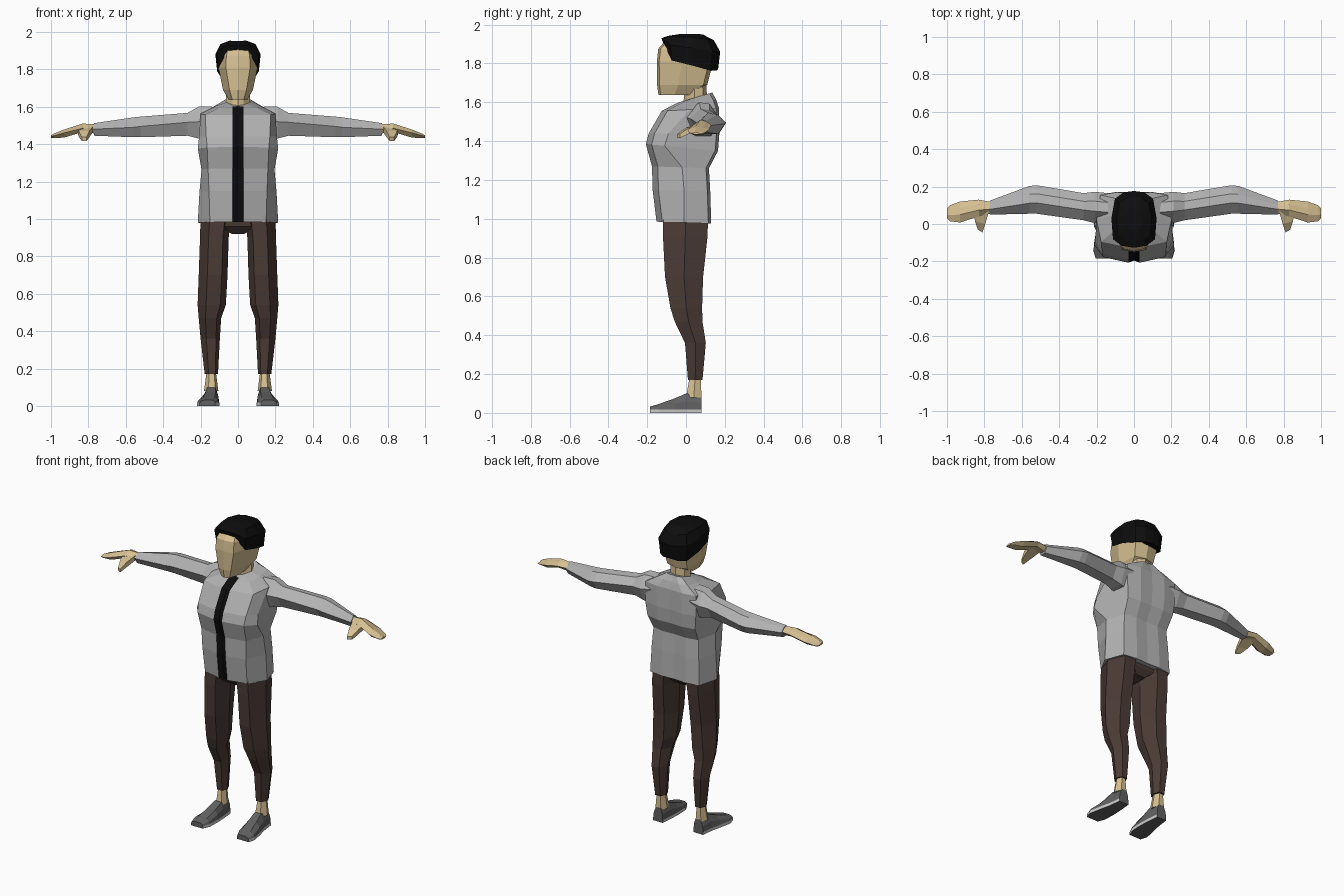
import bpy, bmesh
from mathutils import Vector


def material(name, rgb):
    m = bpy.data.materials.new(name)
    m.diffuse_color = (*rgb, 1)
    return m


SKIN = material("skin", (0.68, 0.53, 0.29))
GREY = material("jacket grey", (0.45, 0.45, 0.45))
BLACK = material("black", (0.004, 0.004, 0.004))
BROWN = material("trouser brown", (0.072, 0.045, 0.037))
SHOE = material("shoe grey", (0.12, 0.12, 0.12))
SOLE = material("sole light grey", (0.6, 0.6, 0.6))


def loft(name, rings, mats, rule=None, side=1):
    """Skin a list of equal rings, close both ends, colour faces by a rule."""
    bm = bmesh.new()
    loops = [[bm.verts.new((p[0] * side, p[1], p[2])) for p in r] for r in rings]
    n = len(rings[0])
    for a, b in zip(loops, loops[1:]):
        for i in range(n):
            j = (i + 1) % n
            bm.faces.new((a[i], a[j], b[j], b[i]))
    bm.faces.new(loops[0])
    bm.faces.new(loops[-1])
    bmesh.ops.recalc_face_normals(bm, faces=bm.faces)
    bm.normal_update()
    if rule:
        for f in bm.faces:
            f.material_index = rule(f.calc_center_median(), f.normal)
    me = bpy.data.meshes.new(name)
    bm.to_mesh(me)
    bm.free()
    for m in mats:
        me.materials.append(m)
    ob = bpy.data.objects.new(name, me)
    bpy.context.collection.objects.link(ob)
    return ob


def pair(name, rings, mats, rule=None):
    for side, label in ((1, "left_"), (-1, "right_")):
        loft(label + name, rings, mats, rule, side)


def mirrored(half):
    """Half ring from front centre to back centre -> full symmetric ring."""
    return half + [(-x, y, z) for x, y, z in half[-2:0:-1]]


# Jacket body: front height, back height, front y, back y, corner x, side x, side y, back x
def jacket_ring(zf, zb, yf, yb, xf, xs, ys, xb):
    pts = [(0, yf + .012), (.03, yf), (xf, yf + .03), (xs, ys),
           (xb, yb - .015), (xb * .5, yb), (0, yb - .005)]
    return mirrored([(x, y, zf + (zb - zf) * (y - yf) / (yb - yf)) for x, y in pts])


jacket = [jacket_ring(*r) for r in (
    (.985, .975, -.152, .13, .15, .215, -.01, .175),
    (1.15, 1.14, -.172, .125, .155, .206, -.01, .168),
    (1.27, 1.26, -.175, .118, .16, .195, -.02, .16),
    (1.385, 1.35, -.207, .165, .165, .215, -.11, .17),
    (1.44, 1.44, -.192, .172, .17, .208, -.09, .18),
    (1.555, 1.57, -.125, .17, .175, .2, .02, .18),
    (1.59, 1.615, -.06, .155, .10, .12, .05, .11),
    (1.60, 1.65, -.035, .135, .05, .065, .04, .055))]
loft("jacket", jacket, [GREY, BLACK],
     lambda c, n: int(abs(c.x) < .028 and c.y < -.03 and n.z > -.9))


# Sleeves: x, front y, back y, top z, middle z, bottom z
def limb_ring(x, yf, yb, zt, zm, zb):
    w = yb - yf
    return [(x, yf, zm), (x, yf + w * .38, zt), (x, yf + w * .7, zt - .008),
            (x, yb, zm), (x, yf + w * .75, zb), (x, yf + w * .25, zb)]


pair("sleeve", [limb_ring(*r) for r in (
    (.14, .0, .165, 1.60, 1.53, 1.42),
    (.21, .005, .172, 1.60, 1.52, 1.43),
    (.27, .02, .165, 1.567, 1.517, 1.445),
    (.52, .055, .207, 1.547, 1.495, 1.437),
    (.56, .055, .203, 1.543, 1.49, 1.437),
    (.77, .05, .125, 1.512, 1.48, 1.445))], [GREY])

# Hands and thumbs
pair("hand", [limb_ring(*r) for r in (
    (.75, .06, .115, 1.505, 1.48, 1.455),
    (.83, .04, .13, 1.51, 1.485, 1.465),
    (.93, .008, .12, 1.478, 1.46, 1.435),
    (.985, .015, .10, 1.456, 1.445, 1.432),
    (1.0, .03, .085, 1.447, 1.44, 1.434))], [SKIN])
pair("thumb", [[(x0, y, z - h), (x1, y + .015, z - h), (x1, y + .015, z + h), (x0, y, z + h)]
               for y, x0, x1, z, h in (
    (.07, .775, .86, 1.48, .015),
    (.0, .795, .85, 1.453, .016),
    (-.045, .81, .835, 1.427, .01))], [SKIN])


# Trouser legs: z, inner x, outer x, front y, back y
def leg_ring(z, x0, x1, y0, y1):
    w, m = x1 - x0, (y0 + y1) / 2
    return [(x0 + w * .2, y0, z), (x0 + w * .7, y0, z), (x1, m, z),
            (x0 + w * .75, y1, z), (x0 + w * .25, y1, z), (x0, m, z)]


pair("trouser_leg", [leg_ring(*r) for r in (
    (1.02, .035, .2, -.12, .115),
    (.9, .05, .203, -.118, .11),
    (.7, .056, .21, -.108, .088),
    (.54, .065, .216, -.08, .083),
    (.47, .09, .21, -.058, .085),
    (.36, .097, .2, -.005, .102),
    (.17, .107, .178, .01, .085))], [BROWN])
pelvis = [mirrored([(0, y0, z), (x, y0, z), (x, y1, z), (0, y1, z)])
          for z, x, y0, y1 in ((.92, .035, -.06, .06), (.96, .08, -.1, .09), (1.02, .1, -.11, .1))]
loft("trouser_seat", pelvis, [BROWN])

# Ankles
pair("ankle", [leg_ring(*r) for r in (
    (.08, .105, .182, .0, .08), (.18, .118, .168, .018, .076))], [SKIN])


# Shoes: y, inner x, outer x, top z
def shoe_ring(y, x0, x1, zt):
    w = x1 - x0
    return [(x0, y, 0), (x1, y, 0), (x1, y, .018), (x1 - w * .06, y, .018 + (zt - .018) * .5),
            (x1 - w * .28, y, zt), (x0 + w * .2, y, zt),
            (x0 + w * .04, y, .018 + (zt - .018) * .5), (x0, y, .018)]


pair("shoe", [shoe_ring(*r) for r in (
    (.08, .11, .178, .09),
    (.0, .103, .188, .1),
    (-.06, .1, .202, .074),
    (-.14, .103, .218, .046),
    (-.185, .122, .205, .032))], [SHOE, SOLE],
     lambda c, n: int(c.z < .012 and n.z > -.8))


# Head: z, front y, back y, front x, side x, side y, back x
def head_ring(z, yf, yb, xf, xs, ys, xb):
    return mirrored([(0, yf, z), (xf, yf + .012, z), (xs, ys, z), (xb, yb - .02, z), (0, yb, z)])


loft("head", [head_ring(*r) for r in (
    (1.637, -.142, .035, .03, .05, -.06, .045),
    (1.69, -.149, .11, .045, .08, -.04, .07),
    (1.81, -.15, .14, .065, .105, -.02, .085),
    (1.875, -.143, .14, .062, .102, -.02, .08),
    (1.925, -.1, .11, .05, .075, -.01, .06))], [SKIN])
loft("neck", [head_ring(*r) for r in (
    (1.57, -.025, .115, .03, .075, .045, .055),
    (1.61, -.012, .108, .03, .066, .045, .05),
    (1.72, -.0, .105, .03, .062, .045, .05))], [SKIN])

# Hair cap: one plan outline repeated with its own hem, crown and top heights
outline = [(0, -.118), (.062, -.108), (.106, -.075), (.114, .03), (.096, .13), (.05, .162), (0, .168)]
hem = (1.90, 1.885, 1.815, 1.79, 1.762, 1.765, 1.77)
crown = (1.93, 1.925, 1.895, 1.88, 1.865, 1.862, 1.86)


def hair_ring(scale, heights):
    return mirrored([(x * scale, .03 + (y - .03) * scale, z) for (x, y), z in zip(outline, heights)])


loft("hair", [hair_ring(.98, hem), hair_ring(1.06, crown),
              hair_ring(.82, (1.942, 1.94, 1.935, 1.935, 1.925, 1.922, 1.92)),
              hair_ring(.4, (1.952, 1.952, 1.953, 1.953, 1.95, 1.95, 1.95))], [BLACK])
